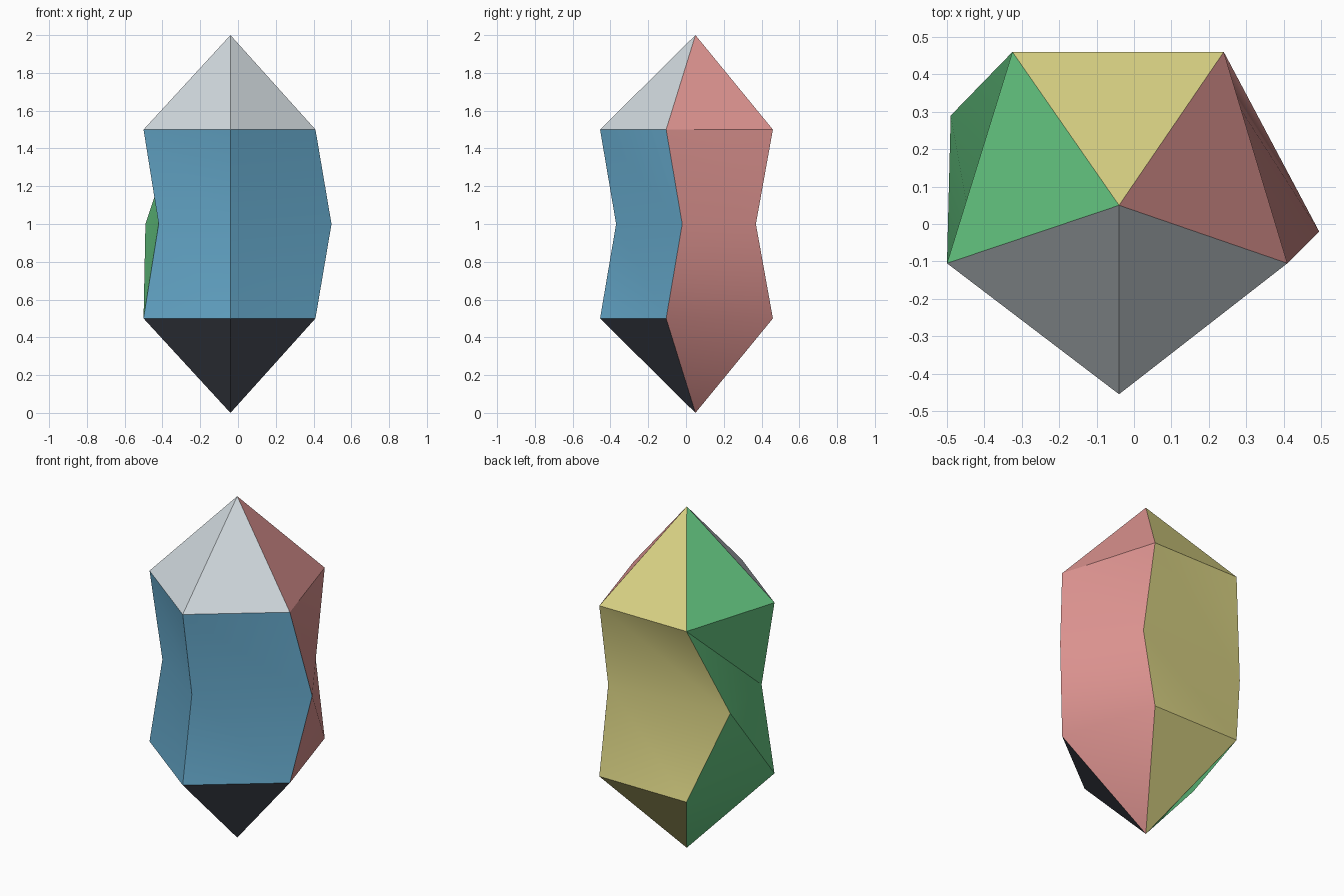
import bpy, bmesh, math

cube = bpy.data.objects.get("Cube")
if cube:
    bpy.data.objects.remove(cube, do_unlink=True)


def material(name, rgb):
    """Flat material from a 0-255 display colour."""
    linear = [((c / 255 + 0.055) / 1.055) ** 2.4 for c in rgb] + [1.0]
    mat = bpy.data.materials.new(name)
    mat.use_nodes = True
    mat.diffuse_color = linear
    mat.node_tree.nodes["Principled BSDF"].inputs["Base Color"].default_value = linear
    return mat


BLUE, RED, YELLOW, GREEN, PALE, DARK = range(6)
materials = [
    material("blue", (104, 173, 208)),
    material("red", (222, 148, 145)),
    material("yellow", (219, 212, 133)),
    material("green", (102, 201, 131)),
    material("pale_grey", (208, 216, 221)),
    material("dark_grey", (76, 80, 92)),
]

# Five-sided rings, anticlockwise from the front corner
outer = [(-0.04, -0.455), (0.41, -0.105), (0.24, 0.46), (-0.325, 0.46), (-0.5, -0.105)]
waist = [(-0.04, -0.37), (0.495, -0.02), (0.245, 0.37), (-0.49, 0.29), (-0.42, -0.1)]
tip = (-0.04, 0.05)
sector_colours = [BLUE, RED, YELLOW, GREEN, BLUE]

bm = bmesh.new()


def ring(points, z):
    return [bm.verts.new((x, y, z)) for x, y in points]


def facet(colour, *verts):
    bm.faces.new(verts).material_index = colour


bottom, middle, top = ring(outer, 0.5), ring(waist, 1.0), ring(outer, 1.5)
foot, peak = bm.verts.new((*tip, 0)), bm.verts.new((*tip, 2))

for i, colour in enumerate(sector_colours):
    j = (i + 1) % len(sector_colours)
    front = colour == BLUE
    # Pointed caps
    facet(PALE if front else colour, top[i], top[j], peak)
    facet(DARK if front else colour, bottom[j], bottom[i], foot)
    # Twisted side bands
    for low, high in ((bottom, middle), (middle, top)):
        if high is top:
            facet(colour, low[i], low[j], high[i])
            facet(colour, low[j], high[j], high[i])
        else:
            facet(colour, low[i], low[j], high[i])
            facet(colour, low[j], high[j], high[i])

bmesh.ops.recalc_face_normals(bm, faces=bm.faces)
mesh = bpy.data.meshes.new("faceted_gem")
bm.to_mesh(mesh)
bm.free()
for mat in materials:
    mesh.materials.append(mat)

gem = bpy.data.objects.new("faceted_gem", mesh)
bpy.context.collection.objects.link(gem)
bpy.ops.object.select_all(action="DESELECT")
gem.select_set(True)
bpy.context.view_layer.objects.active = gem
bpy.ops.object.shade_smooth_by_angle(angle=math.radians(30))
